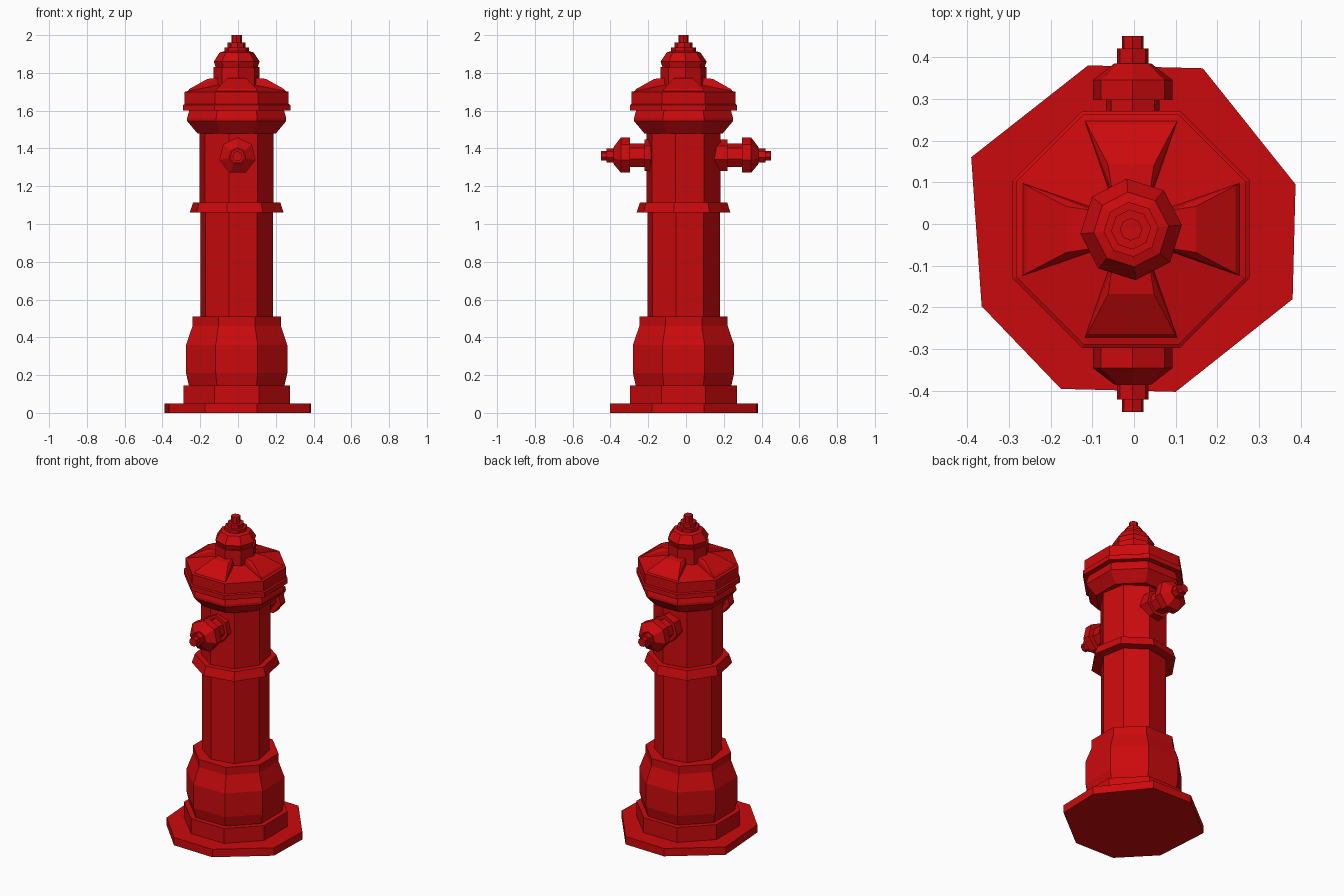
import bpy, bmesh, math
from mathutils import Matrix

if "Cube" in bpy.data.objects:
    bpy.data.objects.remove(bpy.data.objects["Cube"])

red = bpy.data.materials.new("red_paint")
red.diffuse_color = (0.6, 0.003, 0.004, 1)
red.use_nodes = True
red.node_tree.nodes["Principled BSDF"].inputs["Base Color"].default_value = red.diffuse_color
CX, CY = -0.007, -0.013          # the barrel axis sits slightly off centre
AXIS = Matrix.Translation((CX, CY, 0))


def finish(name, bm, matrix=Matrix.Identity(4)):
    bmesh.ops.transform(bm, matrix=matrix, verts=bm.verts)
    bmesh.ops.recalc_face_normals(bm, faces=bm.faces)
    mesh = bpy.data.meshes.new(name)
    bm.to_mesh(mesh)
    bm.free()
    mesh.materials.append(red)
    obj = bpy.data.objects.new(name, mesh)
    bpy.context.collection.objects.link(obj)
    return obj


def lathe(name, profile, sides=8, turn=22.5, matrix=AXIS):
    """Faceted solid from (corner radius, height) pairs."""
    bm = bmesh.new()
    rings = []
    for r, z in profile:
        angles = [math.radians(turn + 360 * i / sides) for i in range(sides)]
        rings.append([bm.verts.new((r * math.cos(a), r * math.sin(a), z)) for a in angles])
    for low, high in zip(rings, rings[1:]):
        for i in range(sides):
            j = (i + 1) % sides
            bm.faces.new((low[i], low[j], high[j], high[i]))
    bm.faces.new(rings[0][::-1])
    bm.faces.new(rings[-1])
    return finish(name, bm, matrix)


# Uneven ground plate
outline = [(-0.11, 0.38), (0.165, 0.373), (0.387, 0.095), (0.38, -0.18),
           (0.10, -0.402), (-0.175, -0.395), (-0.365, -0.197), (-0.39, 0.16)]
bm = bmesh.new()
plate = bm.faces.new([bm.verts.new((x, y, 0)) for x, y in outline])
top = bmesh.ops.extrude_face_region(bm, geom=[plate], use_keep_orig=True)["geom"]
bmesh.ops.translate(bm, vec=(0, 0, 0.05),
                    verts=[v for v in top if isinstance(v, bmesh.types.BMVert)])
finish("ground_plate", bm)

# Foot and barrel
lathe("foot_ring", [(0.306, 0.05), (0.306, 0.145)])
lathe("foot_bulge", [(0.274, 0.145), (0.29, 0.21), (0.29, 0.36), (0.253, 0.46), (0.253, 0.51)])
lathe("lower_barrel", [(0.196, 0.51), (0.196, 1.06)], turn=33)
lathe("barrel_collar", [(0.254, 1.06), (0.236, 1.115)], turn=33)
lathe("upper_barrel", [(0.2, 1.115), (0.2, 1.48)], turn=33)

# Bonnet with flared neck and rim
lathe("bonnet_flare", [(0.225, 1.48), (0.284, 1.545), (0.284, 1.56), (0.272, 1.60)])
lathe("bonnet_rim", [(0.307, 1.60), (0.307, 1.63), (0.298, 1.635), (0.298, 1.70), (0.12, 1.735)])

# Four raised ribs on the bonnet roof
for i in range(4):
    bm = bmesh.new()
    for r, w, z in [(0.262, 0.112, 1.70), (0.25, 0.105, 1.715), (0.155, 0.055, 1.768),
                    (0.09, 0.045, 1.775), (0.09, 0.06, 1.69)]:
        for s in (-1, 1):
            bm.verts.new((r, s * w, z))
    bmesh.ops.convex_hull(bm, input=bm.verts)
    finish(f"bonnet_rib_{i + 1}", bm, AXIS @ Matrix.Rotation(i * math.pi / 2, 4, 'Z'))

# Top hub, dome and operating nut
lathe("top_hub", [(0.122, 1.70), (0.122, 1.83)], turn=5)
lathe("top_dome", [(0.112, 1.83), (0.122, 1.86), (0.09, 1.908), (0.066, 1.915), (0.066, 1.935),
                   (0.048, 1.935), (0.048, 1.96)], turn=5)
lathe("operating_nut", [(0.027, 1.96), (0.027, 2.0)], turn=0)

# Matching seven-sided hose outlets at front and back
outlet = [(0.087, 0.15), (0.087, 0.22), (0.066, 0.22), (0.066, 0.297), (0.098, 0.297),
          (0.098, 0.345), (0.045, 0.385), (0.039, 0.385), (0.039, 0.42), (0.027, 0.42), (0.027, 0.45)]
for name, angle in (("front_outlet", 90), ("back_outlet", -90)):
    place = Matrix.Translation((-0.003, 0, 1.36)) @ Matrix.Rotation(math.radians(angle), 4, 'X')
    lathe(name, outlet, sides=7, turn=angle, matrix=place)
